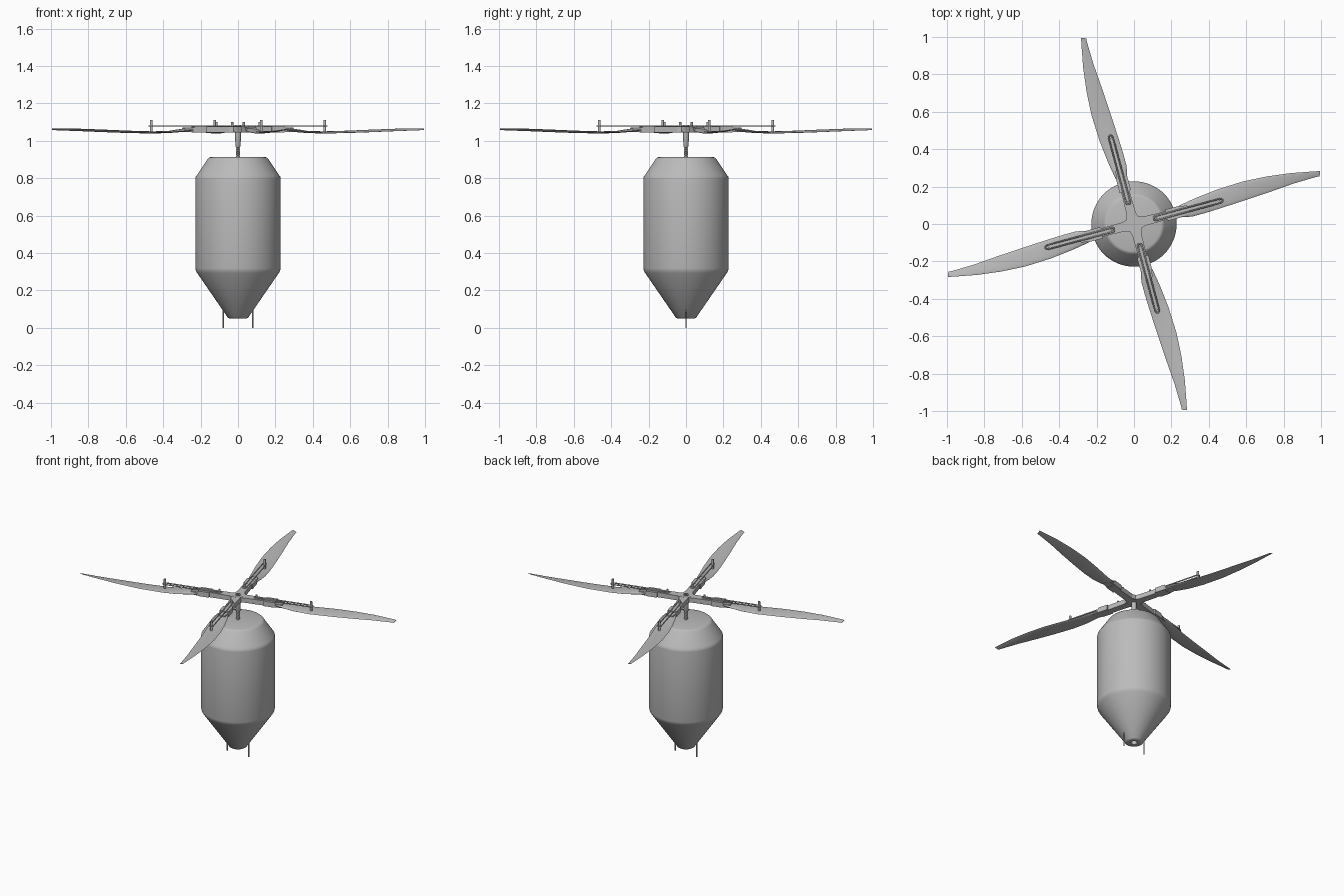
import bpy
import bmesh
from math import cos, sin, pi, radians
from mathutils import Matrix

cube = bpy.data.objects.get("Cube")
if cube:
    bpy.data.objects.remove(cube, do_unlink=True)

GREY = (0.5, 0.5, 0.5, 1.0)
grey = bpy.data.materials.new("plain grey")
grey.use_nodes = True
grey.diffuse_color = GREY
grey.node_tree.nodes["Principled BSDF"].inputs["Base Color"].default_value = GREY


def finish(name, bm, angle=30):
    """Turn a bmesh into a grey object, smooth except at sharp edges."""
    bmesh.ops.recalc_face_normals(bm, faces=bm.faces)
    mesh = bpy.data.meshes.new(name)
    bm.to_mesh(mesh)
    bm.free()
    mesh.materials.append(grey)
    obj = bpy.data.objects.new(name, mesh)
    bpy.context.collection.objects.link(obj)
    bpy.ops.object.select_all(action='DESELECT')
    obj.select_set(True)
    bpy.context.view_layer.objects.active = obj
    bpy.ops.object.shade_smooth_by_angle(angle=radians(angle))
    return obj


def loft(name, rings, angle=30):
    """Skin a row of closed rings and cap both ends."""
    bm = bmesh.new()
    loops = [[bm.verts.new(p) for p in ring] for ring in rings]
    n = len(loops[0])
    for a, b in zip(loops, loops[1:]):
        for i in range(n):
            j = (i + 1) % n
            bm.faces.new((a[i], a[j], b[j], b[i]))
    bm.faces.new(loops[0])
    bm.faces.new(loops[-1])
    return finish(name, bm, angle)


def lathe(name, profile, x=0.0, y=0.0, sides=16, angle=30):
    """Revolve (radius, height) points about a vertical axis."""
    return loft(name, [[(x + r * cos(2 * pi * i / sides), y + r * sin(2 * pi * i / sides), z)
                        for i in range(sides)] for r, z in profile], angle)


def block(name, x0, x1, w0, w1, z0, z1):
    """Box along x whose half width runs from w0 to w1."""
    return loft(name, [[(x, -w, z0), (x, w, z0), (x, w, z1), (x, -w, z1)]
                       for x, w in ((x0, w0), (x1, w1))])


# Body: cone, cylinder and shoulder, with a small socket underneath
lathe("body", [(0.018, 0.075), (0.02, 0.052), (0.046, 0.05), (0.055, 0.056),
               (0.218, 0.293), (0.225, 0.305), (0.228, 0.318),
               (0.228, 0.797), (0.226, 0.808), (0.219, 0.818),
               (0.162, 0.904), (0.155, 0.911), (0.145, 0.914)], sides=64, angle=40)

# Two pins beside the base
for side, x in (("left", 0.08), ("right", -0.08)):
    lathe(side + "_pin", [(0.004, 0), (0.004, 0.1)], x=x, sides=10)

# Threaded shaft, sleeve and hub
thread = []
for k in range(6):
    z = 0.912 + 0.01 * k
    thread += [(0.007, z), (0.011, z + 0.003), (0.011, z + 0.006), (0.007, z + 0.009)]
lathe("threaded_shaft", thread, sides=20)
lathe("shaft_sleeve", [(0.01, 0.965), (0.014, 0.972), (0.016, 1.05)], sides=24)
lathe("hub", [(0.036, 1.046), (0.036, 1.079)], sides=32)
lathe("hub_nut", [(0.016, 1.078), (0.016, 1.086), (0.009, 1.086), (0.009, 1.08)], sides=20)

# Blade stations: distance, trailing edge, leading edge, their heights, thickness
STATIONS = [
    (0.18, -0.026, 0.026, 1.062, 1.062, 0.020),
    (0.25, -0.030, 0.030, 1.062, 1.060, 0.020),
    (0.31, -0.042, 0.042, 1.058, 1.054, 0.016),
    (0.38, -0.042, 0.052, 1.048, 1.048, 0.012),
    (0.48, -0.038, 0.063, 1.042, 1.048, 0.010),
    (0.62, -0.030, 0.069, 1.044, 1.053, 0.008),
    (0.75, -0.022, 0.062, 1.048, 1.059, 0.007),
    (0.88, -0.012, 0.046, 1.053, 1.064, 0.006),
    (1.00, -0.009, 0.023, 1.057, 1.067, 0.004),
]


def section(u, back, front, zb, zf, thick, n=8):
    """Lens-shaped slice through the blade."""
    ring = []
    for i in range(2 * n):
        a = pi * i / n
        t = 0.5 - 0.5 * cos(a)
        ring.append((u, back + (front - back) * t,
                     zb + (zf - zb) * t + thick * 0.5 * sin(a)))
    return ring


def band(name, x0, x1, radius, z, wire):
    """Thin wire loop stretched around two posts."""
    path = [(x1 + radius * cos(a), radius * sin(a))
            for a in (-pi / 2 + pi * i / 8 for i in range(9))]
    path += [(x0 + radius * cos(a), radius * sin(a))
             for a in (pi / 2 + pi * i / 8 for i in range(9))]
    curve = bpy.data.curves.new(name, 'CURVE')
    curve.dimensions = '3D'
    curve.bevel_depth = wire
    curve.bevel_resolution = 1
    spline = curve.splines.new('POLY')
    spline.points.add(len(path) - 1)
    for point, (px, py) in zip(spline.points, path):
        point.co = (px, py, z, 1)
    spline.use_cyclic_u = True
    curve.materials.append(grey)
    obj = bpy.data.objects.new(name, curve)
    bpy.context.collection.objects.link(obj)
    return obj


def blade():
    rings = [section(*s) for s in STATIONS]
    tip = section(1.03, -0.010, 0.016, 1.058, 1.067, 0.003)
    # slanted tip: the leading corner reaches a little further
    rings.append([(x + 0.4 * (y - 0.003), y, z) for x, y, z in tip])
    return loft("blade", rings, 50)


# One rotor arm, repeated four times around the hub
for k, place in enumerate(("left", "back", "right", "front")):
    parts = [
        blade(),
        block("hub_arm", 0, 0.20, 0.026, 0.022, 1.046, 1.078),
        block("arm_fillet", 0.02, 0.06, 0.036, 0.024, 1.047, 1.077),
        block("blade_clamp", 0.18, 0.25, 0.031, 0.031, 1.046, 1.080),
        block("clamp_nose", 0.25, 0.30, 0.031, 0.022, 1.048, 1.072),
        lathe("inner_post", [(0.006, 1.07), (0.006, 1.10)], x=0.12),
        lathe("outer_post", [(0.007, 1.04), (0.007, 1.112)], x=0.48),
        band("tension_band", 0.12, 0.48, 0.0115, 1.08, 0.004),
    ]
    for part in parts:
        part.name = place + "_" + part.name.split(".")[0]
        part.matrix_world = Matrix.Rotation(radians(15 + 90 * k), 4, 'Z')
